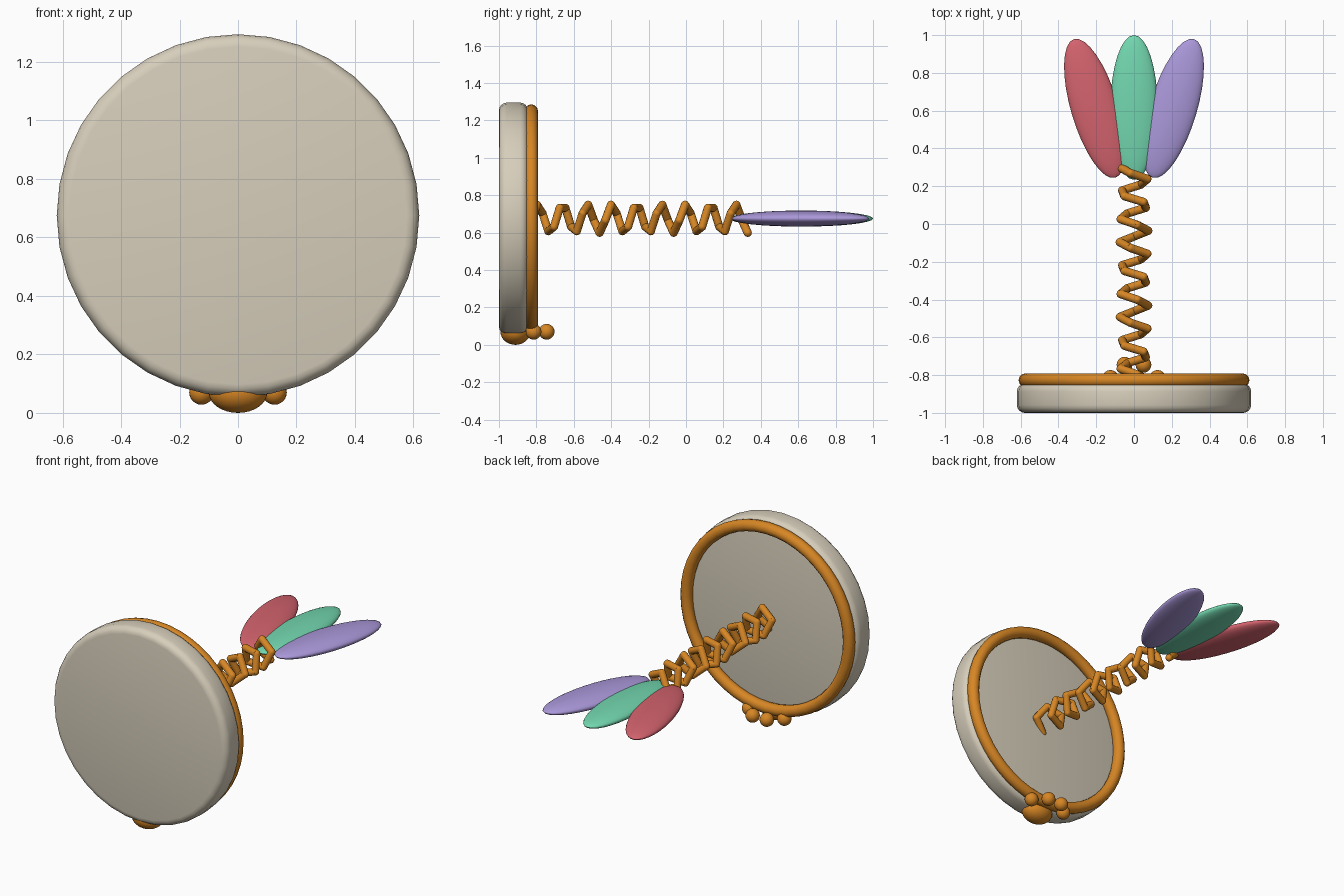
import bpy, math
from mathutils import Vector

if "Cube" in bpy.data.objects:
    bpy.data.objects.remove(bpy.data.objects["Cube"])

CZ = 0.675  # height of the main axis


def material(name, rgb):
    m = bpy.data.materials.new(name)
    m.diffuse_color = (*rgb, 1)
    m.use_nodes = True
    m.node_tree.nodes["Principled BSDF"].inputs["Base Color"].default_value = m.diffuse_color
    return m


CREAM = material("cream", (0.68, 0.62, 0.50))
GOLD = material("amber", (0.68, 0.24, 0.018))
RED = material("rose red", (0.66, 0.125, 0.155))
GREEN = material("mint green", (0.17, 0.68, 0.43))
PURPLE = material("lavender", (0.40, 0.31, 0.69))


def finish(name, mat, angle=50):
    ob = bpy.context.object
    ob.name = name
    ob.data.materials.append(mat)
    bpy.ops.object.shade_smooth_by_angle(angle=math.radians(angle))
    return ob


def ellipsoid(name, mat, loc, radii, turn=0, seg=32, rings=16):
    bpy.ops.mesh.primitive_uv_sphere_add(segments=seg, ring_count=rings, radius=1, location=loc)
    bpy.context.object.scale = radii
    bpy.context.object.rotation_euler.z = turn
    return finish(name, mat)


# round body with softened edges
bpy.ops.mesh.primitive_cylinder_add(vertices=36, radius=0.62, depth=0.155,
                                    location=(0, -0.9225, CZ), rotation=(math.pi / 2, 0, 0))
bevel = bpy.context.object.modifiers.new("soft_edge", 'BEVEL')
bevel.width = 0.042
bevel.segments = 4
bevel.limit_method = 'ANGLE'
bevel.angle_limit = math.radians(40)
bpy.ops.object.modifier_apply(modifier="soft_edge")
finish("body_disc", CREAM)

# rim ring on the back of the body
bpy.ops.mesh.primitive_torus_add(major_segments=48, minor_segments=12, major_radius=0.575,
                                 minor_radius=0.036, location=(0, -0.827, CZ),
                                 rotation=(math.pi / 2, 0, 0))
finish("rim_ring", GOLD)

# paw: one pad and four toes
ellipsoid("paw_pad", GOLD, (0, -0.912, 0.07), (0.1, 0.08, 0.07))
for side in (-1, 1):
    for x, y in ((0.125, -0.815), (0.05, -0.745)):
        ellipsoid("paw_toe", GOLD, (side * x, y, 0.07), (0.042,) * 3, seg=20, rings=12)

# spring: straight rods following a coarse helix, with round joints
STEPS, TURNS, R, ROD = 39, 9, 0.076, 0.022
points = []
for i in range(STEPS + 1):
    a = 2 * math.pi * TURNS * i / STEPS
    points.append(Vector((R * math.sin(a), -0.858 + 1.188 * i / STEPS, CZ - R * math.cos(a))))
for p, q in zip(points, points[1:]):
    d = q - p
    bpy.ops.mesh.primitive_cylinder_add(vertices=12, radius=ROD, depth=d.length,
                                        location=(p + q) / 2,
                                        rotation=d.to_track_quat('Z', 'Y').to_euler())
    finish("spring_rod", GOLD)
for p in points:
    ellipsoid("spring_joint", GOLD, p, (ROD,) * 3, seg=12, rings=8)

# tail fan: three flat petals
PETAL = (0.125, 0.383, 0.043)
ellipsoid("petal_middle", GREEN, (0, 0.617, CZ), PETAL)
ellipsoid("petal_left", RED, (-0.208, 0.612, CZ), PETAL, 0.29)
ellipsoid("petal_right", PURPLE, (0.208, 0.612, CZ), PETAL, -0.29)
